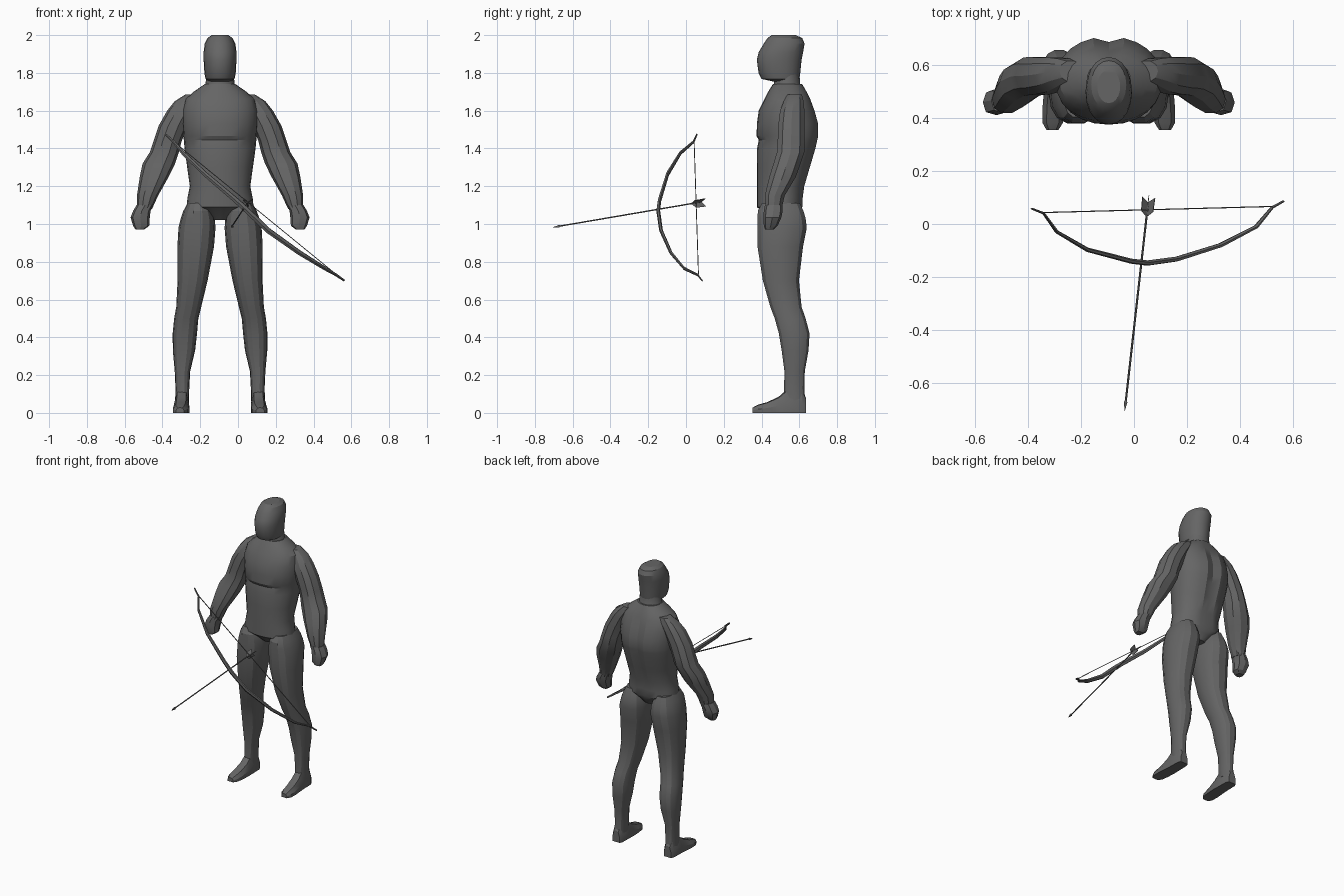
import bpy, bmesh, math
from mathutils import Vector

CX = -0.095  # symmetry line of the figure

grey = bpy.data.materials.new("dark grey")
grey.diffuse_color = (0.13, 0.13, 0.13, 1)


def make(name, rings, mirror=False, x=0.0, smooth=25):
    """Skin a list of equal-length point rings, capping both ends."""
    bm = bmesh.new()
    loops = [[bm.verts.new(p) for p in r] for r in rings]
    for a, b in zip(loops, loops[1:]):
        n = len(a)
        for i in range(n):
            j = (i + 1) % n
            bm.faces.new((a[i], a[j], b[j], b[i]))
    bm.faces.new(loops[0])
    bm.faces.new(loops[-1])
    bmesh.ops.recalc_face_normals(bm, faces=bm.faces)
    me = bpy.data.meshes.new(name)
    bm.to_mesh(me)
    bm.free()
    me.materials.append(grey)
    ob = bpy.data.objects.new(name, me)
    bpy.context.collection.objects.link(ob)
    ob.location.x = x
    if mirror:
        ob.modifiers.new("Mirror", 'MIRROR').use_mirror_merge = False
    bpy.ops.object.select_all(action='DESELECT')
    ob.select_set(True)
    bpy.context.view_layer.objects.active = ob
    bpy.ops.object.shade_smooth_by_angle(angle=math.radians(smooth))
    return ob


def oval(z, x0, x1, y0, y1, n=16, power=2.0, groove=0.0):
    """Horizontal rounded section between the given limits."""
    pts = []
    for i in range(n):
        t = 2 * math.pi * i / n
        c, s = math.cos(t), math.sin(t)
        px = math.copysign(abs(c) ** (2 / power), c)
        py = math.copysign(abs(s) ** (2 / power), s)
        y = (y0 + y1) / 2 + py * (y1 - y0) / 2
        if s > 0.99:
            y -= groove
        pts.append(((x0 + x1) / 2 + px * (x1 - x0) / 2, y, z))
    return pts


# torso, with a shallow spine groove: z, half width, front, back, groove
torso = [(1.02, .05, .45, .57, 0), (1.06, .10, .41, .60, 0), (1.09, .178, .375, .62, .01),
         (1.14, .172, .375, .622, .01), (1.20, .160, .375, .63, .012), (1.30, .174, .375, .66, .015),
         (1.40, .188, .376, .69, .018), (1.445, .192, .385, .70, .02), (1.465, .195, .374, .705, .02),
         (1.53, .20, .375, .705, .02), (1.60, .20, .385, .685, .02), (1.66, .185, .415, .662, .015),
         (1.70, .14, .435, .642, .01), (1.74, .082, .46, .615, 0)]
make("torso", [oval(z, -w, w, a, b, 24, 2.15, g) for z, w, a, b, g in torso], x=CX)

# neck and head
make("neck", [oval(z, -w, w, a, b) for z, w, a, b in
              [(1.69, .10, .45, .63), (1.74, .077, .465, .605), (1.80, .072, .465, .60)]], x=CX)
head = [(1.755, .06, .46, .59), (1.768, .077, .40, .60), (1.80, .083, .384, .605),
        (1.87, .087, .375, .612), (1.91, .087, .385, .62), (1.955, .081, .412, .628),
        (1.985, .066, .432, .615), (2.0, .043, .455, .58)]
make("head", [oval(z, -w, w, a, b, 20, 2.1) for z, w, a, b in head], x=CX)

# legs: z, inner x, outer x, front, back
leg = [(.06, .165, .238, .52, .632), (.13, .163, .236, .518, .628), (.22, .158, .24, .52, .63),
       (.33, .132, .25, .505, .65), (.42, .122, .251, .49, .656), (.50, .115, .243, .468, .635),
       (.56, .10, .232, .445, .614), (.70, .066, .225, .405, .60), (.88, .032, .226, .376, .622),
       (.98, .024, .22, .376, .642), (1.03, .028, .208, .376, .636), (1.07, .04, .194, .378, .624),
       (1.11, .065, .172, .40, .605)]
make("leg", [oval(z, a, b, c, d, 14, 2.4) for z, a, b, c, d in leg], True, CX)

# feet, skinned from heel to toe: y, centre x, half width, height
foot = [(.635, .203, .028, .08), (.615, .203, .037, .12), (.53, .203, .039, .12),
        (.49, .204, .041, .085), (.43, .208, .042, .057), (.38, .211, .038, .043),
        (.353, .212, .022, .028)]
make("foot", [[(c - w, y, 0), (c + w, y, 0), (c + w, y, h * .45), (c + w * .6, y, h * .93),
               (c, y, h), (c - w * .6, y, h * .93), (c - w, y, h * .45)]
              for y, c, w, h in foot], True, CX)

# arms: z, inner x, outer x, front, back
arm = [(1.08, .36, .438, .42, .508), (1.15, .328, .44, .415, .525), (1.25, .272, .425, .438, .585),
       (1.32, .238, .41, .46, .61), (1.38, .218, .372, .478, .63), (1.44, .203, .352, .482, .632),
       (1.52, .17, .325, .485, .63), (1.60, .13, .28, .495, .63), (1.65, .10, .24, .515, .625),
       (1.685, .10, .185, .535, .615)]
make("arm", [oval(z, a, b, c, d, 10, 2.2) for z, a, b, c, d in arm], True, CX)

# closed hands
hand = [(.972, .40, .448, .418, .465), (.99, .375, .46, .412, .485), (1.035, .372, .474, .41, .505),
        (1.07, .368, .46, .412, .512), (1.10, .352, .442, .418, .512)]
make("hand", [oval(z, a, b, c, d, 8, 2.6) for z, a, b, c, d in hand], True, CX)


def sweep(name, path, sizes, n=4, across=None):
    """Tube along a path; sizes are (half width, half thickness) per point."""
    path = [Vector(p) for p in path]
    rings = []
    for i, p in enumerate(path):
        d = (path[min(i + 1, len(path) - 1)] - path[max(i - 1, 0)]).normalized()
        u = (across or Vector((0, 0, 1))).cross(d).normalized()
        v = d.cross(u)
        w, h = sizes[i]
        rings.append([p + v * w * math.cos(t) + u * h * math.sin(t)
                      for t in (2 * math.pi * (k + .5) / n for k in range(n))])
    return make(name, rings)


# curved bow, wide in the grip and thin at the recurved tips
bow = [(-.385, .058, 1.475), (-.34, .04, 1.435), (-.29, -.03, 1.375), (-.175, -.097, 1.265),
       (-.01, -.14, 1.125), (.05, -.147, 1.07), (.16, -.132, .965), (.325, -.08, .848),
       (.46, -.01, .765), (.52, .062, .73), (.563, .086, .70)]
side = (Vector(bow[-1]) - Vector(bow[0])).cross(Vector(bow[5]) - Vector(bow[0])).normalized()
wide = [.006, .008, .011, .014, .016, .017, .016, .014, .011, .008, .006]
sweep("bow", bow, [(w, w * .6) for w in wide], 6, side)

# string
sweep("bow_string", [(-.342, .043, 1.437), (.52, .066, .733)], [(.003, .003)] * 2)

# arrow shaft and head
nock, tip = Vector((.052, .07, 1.115)), Vector((-.035, -.703, .983))
axis = (tip - nock).normalized()
sweep("arrow_shaft", [nock, tip - axis * .03], [(.004, .004)] * 2, 6)
sweep("arrow_head", [tip - axis * .042, tip - axis * .032, tip], [(.004, .004), (.009, .009), (.0005, .0005)])

# three swept-back feather vanes
u = axis.cross(Vector((0, 0, 1))).normalized()
v = axis.cross(u)
for k in range(3):
    t = math.radians(90 + 120 * k)
    out = u * math.cos(t) + v * math.sin(t)
    flat = axis.cross(out) * .0015
    outline = [nock + axis * a + out * r for a, r in
               [(.045, 0), (.02, .026), (-.034, .028), (-.012, 0)]]
    make("arrow_vane", [[p - flat for p in outline], [p + flat for p in outline]])
